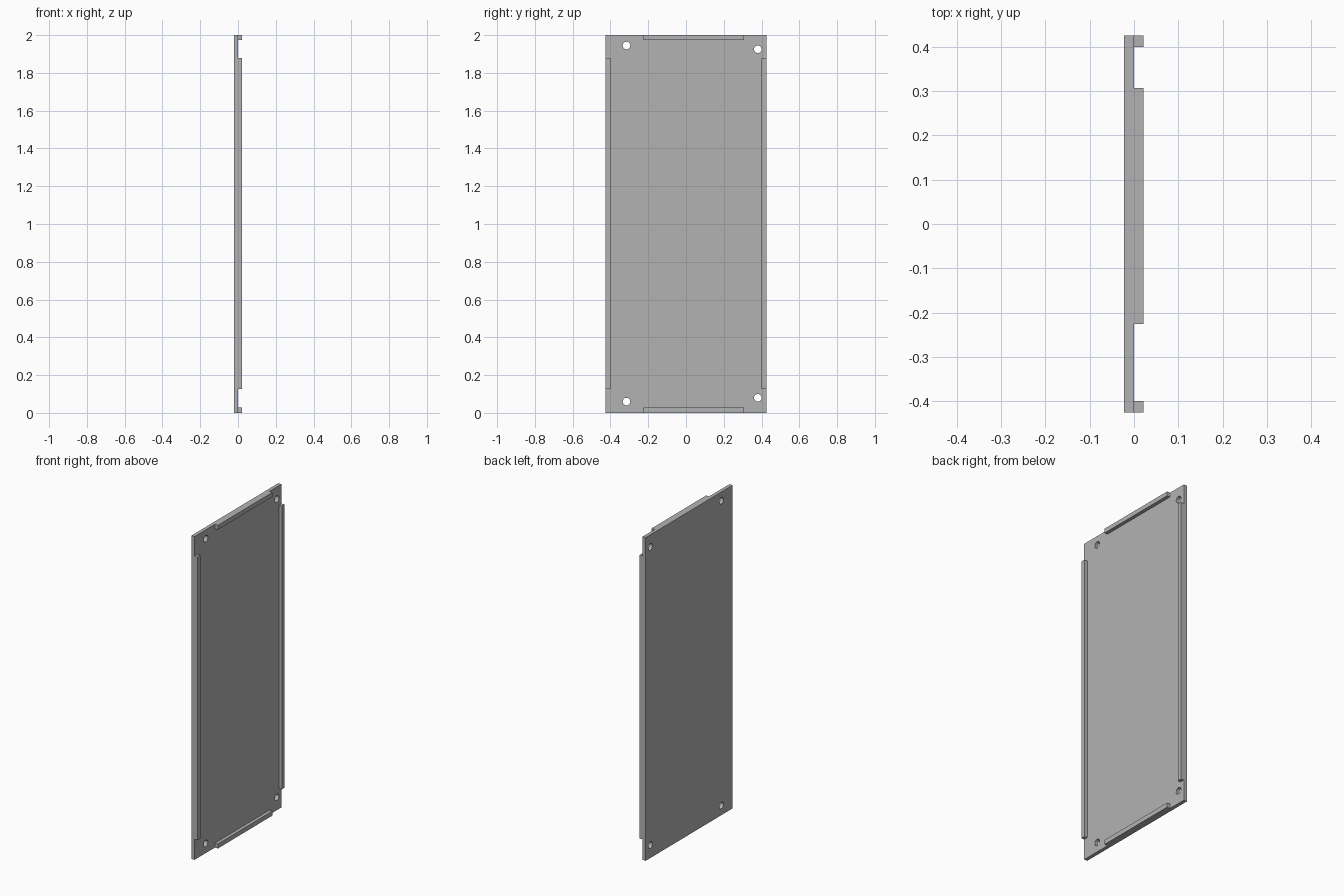
import bpy
import math

cube = bpy.data.objects.get("Cube")
if cube:
    bpy.data.objects.remove(cube, do_unlink=True)

grey = bpy.data.materials.new("light_grey")
grey.use_nodes = True
COLOUR = (0.45, 0.45, 0.45, 1)
grey.diffuse_color = COLOUR
grey.node_tree.nodes["Principled BSDF"].inputs["Base Color"].default_value = COLOUR

BACK, FACE, LIP = -0.022, 0.0, 0.021      # depth levels along x
HALF, TOP = 0.425, 2.0                    # panel half width and height


def box(name, x, y, z):
    """Box spanning the given (low, high) ranges."""
    bpy.ops.mesh.primitive_cube_add(size=1, location=[sum(r) / 2 for r in (x, y, z)])
    ob = bpy.context.object
    ob.name = name
    ob.scale = [r[1] - r[0] for r in (x, y, z)]
    bpy.ops.object.transform_apply(location=False, rotation=False, scale=True)
    ob.data.materials.append(grey)
    return ob


# Flat panel
panel = box("panel", (BACK, FACE), (-HALF, HALF), (0, TOP))

# Screw holes near the corners
for y, z in ((-0.315, 1.945), (0.38, 1.925), (-0.315, 0.06), (0.38, 0.08)):
    bpy.ops.mesh.primitive_cylinder_add(vertices=32, radius=0.02, depth=0.2,
                                        location=(0, y, z),
                                        rotation=(0, math.pi / 2, 0))
    cutter = bpy.context.object
    cutter.name = "hole_cutter"
    cutter.hide_render = True
    cutter.data.materials.append(grey)
    bpy.context.view_layer.objects.active = panel
    mod = panel.modifiers.new("hole", "BOOLEAN")
    mod.operation = "DIFFERENCE"
    mod.solver = "EXACT"
    mod.object = cutter
    bpy.ops.object.modifier_apply(modifier=mod.name)
    bpy.data.objects.remove(cutter, do_unlink=True)

# Raised lips along the four edges
for name, y in (("front_lip", (-HALF, -0.399)), ("back_lip", (0.399, HALF))):
    box(name, (FACE, LIP), y, (0.127, 1.88))
for name, z in (("bottom_lip", (0, 0.028)), ("top_lip", (1.973, TOP))):
    box(name, (FACE, LIP), (-0.226, 0.307), z)
